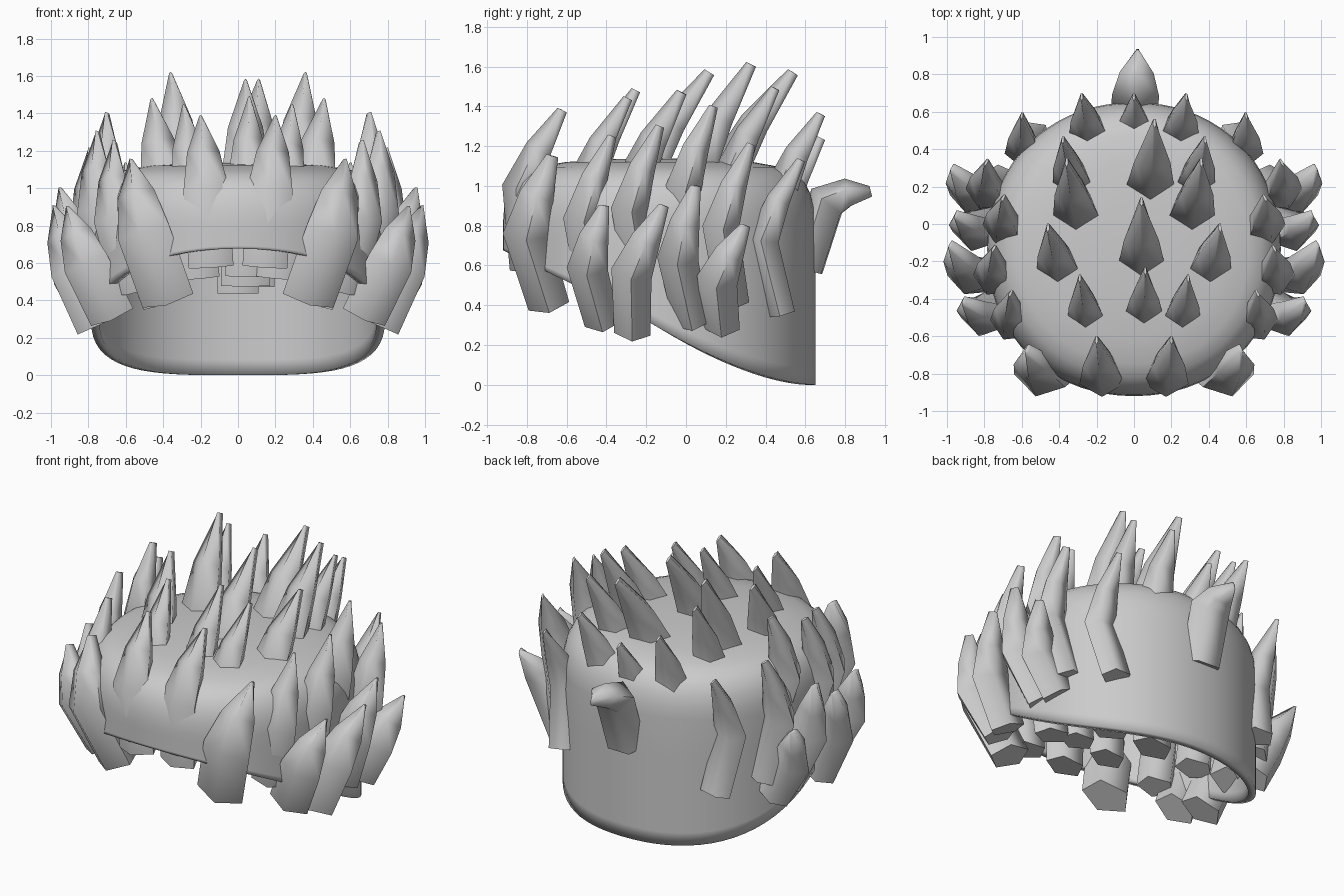
import bpy, bmesh, math
from mathutils import Vector

if "Cube" in bpy.data.objects:
    bpy.data.objects.remove(bpy.data.objects["Cube"])

grey = bpy.data.materials.new("plain_grey")
grey.use_nodes = True
grey.diffuse_color = (0.6, 0.6, 0.6, 1)
grey.node_tree.nodes["Principled BSDF"].inputs["Base Color"].default_value = (0.6, 0.6, 0.6, 1)


def finish(bm, name, angle):
    bmesh.ops.recalc_face_normals(bm, faces=bm.faces)
    mesh = bpy.data.meshes.new(name)
    bm.to_mesh(mesh)
    bm.free()
    mesh.materials.append(grey)
    obj = bpy.data.objects.new(name, mesh)
    bpy.context.collection.objects.link(obj)
    bpy.ops.object.select_all(action='DESELECT')
    obj.select_set(True)
    bpy.context.view_layer.objects.active = obj
    bpy.ops.object.shade_smooth_by_angle(angle=math.radians(angle))
    return obj


def loft(bm, rings):
    n = len(rings[0])
    for a, b in zip(rings, rings[1:]):
        for i in range(n):
            j = (i + 1) % n
            bm.faces.new((a[i], a[j], b[j], b[i]))


# Scalp cap: rounded shell with a rim that climbs from nape to forehead
SEG = 72
CENTRE_Y, HALF_X, HALF_Y = -0.135, 0.785, 0.785


def outline(i, scale):
    a = math.tau * i / SEG
    c, s = math.cos(a), math.sin(a)
    p = 2 / 2.1
    return (HALF_X * scale * math.copysign(abs(c) ** p, c),
            CENTRE_Y + HALF_Y * scale * math.copysign(abs(s) ** p, s))


def rim_height(y):
    t = max(0.0, 0.65 - y)
    return 0.42 * t ** 1.6 if t < 0.85 else 0.324 + 0.49 * (t - 0.85)


bm = bmesh.new()
rings = []
for f in (0, 0.1, 0.4, 0.7, 1):
    ring = []
    for i in range(SEG):
        x, y = outline(i, 1)
        ring.append(bm.verts.new((x, y, rim_height(y) * (1 - f) + 0.82 * f)))
    rings.append(ring)
for scale, z in ((0.993, 0.89), (0.97, 0.96), (0.93, 1.02), (0.87, 1.065),
                 (0.78, 1.095), (0.6, 1.12), (0.3, 1.135)):
    rings.append([bm.verts.new((*outline(i, scale), z)) for i in range(SEG)])
loft(bm, rings)
apex = bm.verts.new((0, CENTRE_Y, 1.14))
for i in range(SEG):
    bm.faces.new((rings[-1][i], rings[-1][(i + 1) % SEG], apex))
cap = finish(bm, "scalp_cap", 40)
shell = cap.modifiers.new("thickness", 'SOLIDIFY')
shell.thickness = 0.045
shell.offset = -1


# Spike: bent five-sided lock with a ridge on the bulging side,
# a broad flat root and a narrow tip
SIDES = 5


def spike(name, tip, root, bulge, width):
    tip, root, bulge = Vector(tip), Vector(root), Vector(bulge)
    mid = root.lerp(tip, 0.48) + bulge
    upper = mid.lerp(tip, 0.5) + bulge * 0.12
    axis = (tip - root).normalized()
    side = axis.cross(bulge).normalized()
    bm = bmesh.new()
    rings = []
    stations = ((root, mid - root, 1.05, 0.75), (mid, axis, 1.06, 0.86),
                (upper, tip - mid, 0.76, 0.62), (tip, tip - mid, 0.07, 0.24))
    for point, along, wide, deep in stations:
        depth = side.cross(along.normalized()).normalized()
        ring = []
        for k in range(SIDES):
            a = math.tau * (k / SIDES + 0.25)
            ring.append(bm.verts.new(point + side * (math.cos(a) * wide * width / 2)
                                     + depth * (math.sin(a) * deep * width / 2)))
        rings.append(ring)
    loft(bm, rings)
    bm.faces.new(rings[0])
    bm.faces.new(rings[-1])
    finish(bm, name, 74)


def pair(name, tip, root, bulge, width):
    for label, s in (("left", 1), ("right", -1)):
        flip = [(s * v[0], v[1], v[2]) for v in (tip, root, bulge)]
        spike(f"{name}_{label}", *flip, width)


def crown(maker, name, x, y, z, size, width):
    maker(name, (x, y, z), (x * 0.72, y - 0.22 * size, z - size),
          (0, -0.14 * size, 0.02), width)


# Crown spikes, leaning backward
spike("crown_back_spike", (0.11, 0.54, 1.57), (0.06, 0.24, 0.48), (0, -0.18, 0.04), 0.27)
spike("crown_middle_spike", (0.04, 0.12, 1.57), (0.04, -0.17, 0.48), (0, -0.18, 0.04), 0.26)
crown(spike, "crown_front_spike", 0.06, -0.25, 1.48, 0.95, 0.22)
crown(spike, "nape_top_spike", 0.0, 0.68, 1.24, 0.8, 0.22)
crown(pair, "crown_tall_spike", 0.36, 0.33, 1.61, 1.06, 0.25)
crown(pair, "crown_rear_spike", 0.38, 0.45, 1.49, 0.92, 0.22)
crown(pair, "crown_side_spike", 0.46, -0.02, 1.47, 0.95, 0.25)
crown(pair, "crown_forward_spike", 0.29, -0.29, 1.44, 0.92, 0.22)
crown(pair, "nape_side_spike", 0.28, 0.68, 1.36, 0.8, 0.22)
crown(pair, "forehead_spike", 0.2, -0.62, 1.38, 0.8, 0.24)

# Upper row on each side
for i, (x, y, z) in enumerate(((0.79, 0.33, 1.21), (0.70, 0.14, 1.4),
                               (0.75, -0.13, 1.3), (0.66, -0.37, 1.25))):
    pair(f"upper_side_spike_{i + 1}", (x, y, z), (x - 0.1, y - 0.1, z - 0.8),
         (0.05, -0.11, 0), 0.22)

# Lower row on each side, flaring outward
for i, (x, y, z, root_y, root_z) in enumerate(((0.97, 0.3, 0.8, 0.18, 0.3),
                                               (0.95, 0.05, 1.0, 0.03, 0.32),
                                               (0.98, -0.11, 0.9, -0.27, 0.27),
                                               (0.91, -0.41, 0.9, -0.42, 0.32))):
    pair(f"lower_side_spike_{i + 1}", (x, y, z), (x - 0.24, root_y, root_z),
         (0.02, -0.08, 0), 0.25)

# Corner locks and the single lock at the back
pair("front_corner_spike", (0.57, -0.67, 1.15), (0.37, -0.69, 0.41), (0.03, -0.12, 0), 0.29)
pair("back_corner_spike", (0.6, 0.58, 1.13), (0.54, 0.48, 0.36), (0.02, -0.14, 0), 0.2)
spike("back_spike", (0.02, 0.93, 0.97), (0, 0.61, 0.58), (0, -0.05, 0.15), 0.25)
